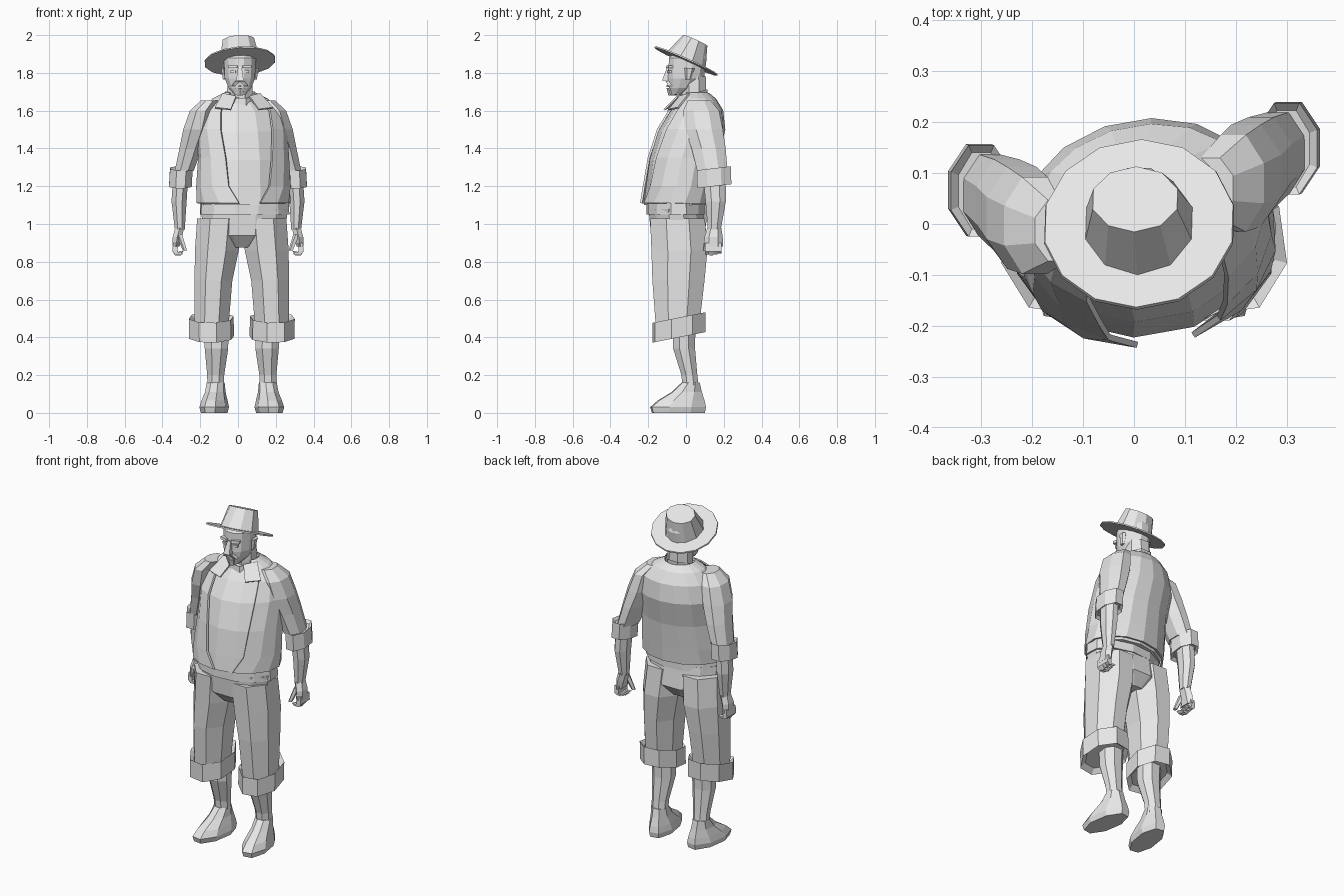
import bpy
import bmesh
import math

cube = bpy.data.objects.get("Cube")
if cube:
    bpy.data.objects.remove(cube, do_unlink=True)

grey = bpy.data.materials.new("light_grey")
grey.use_nodes = True
grey.diffuse_color = (.8, .8, .8, 1)
grey.node_tree.nodes["Principled BSDF"].inputs["Base Color"].default_value = grey.diffuse_color


def finish(name, bm):
    """Turn a bmesh into a flat shaded object with the single material."""
    bmesh.ops.recalc_face_normals(bm, faces=bm.faces)
    mesh = bpy.data.meshes.new(name)
    bm.to_mesh(mesh)
    bm.free()
    mesh.materials.append(grey)
    obj = bpy.data.objects.new(name, mesh)
    bpy.context.scene.collection.objects.link(obj)
    return obj


def thicken(obj, amount):
    solid = obj.modifiers.new("thickness", "SOLIDIFY")
    solid.thickness = amount
    solid.offset = 0


def loft(name, rings, sides=8, yaw=0, slope=0, side=1, middle=0, back=0, opening=None):
    """Skin rings of (x, y, z, half width, half depth).

    side mirrors the rings about the middle, back shifts them in depth, and
    opening gives the half angles left open at the front of the first and last ring.
    """
    bm = bmesh.new()
    turn = math.radians(yaw * side)
    grow = 1 / math.cos(math.pi / sides)
    rows = []
    for index, (cx, cy, cz, rx, ry) in enumerate(rings):
        if opening:
            first, last = opening
            gap = first + (last - first) * math.sqrt(index / (len(rings) - 1))
            angles = [math.radians(gap - 90 + (360 - 2 * gap) * i / sides) for i in range(sides + 1)]
        else:
            angles = [math.tau * (i + .5) / sides for i in range(sides)]
        row = []
        for angle in angles:
            x, y = math.cos(angle) * rx * grow, math.sin(angle) * ry * grow
            px = x * math.cos(turn) - y * math.sin(turn)
            py = x * math.sin(turn) + y * math.cos(turn)
            row.append(bm.verts.new((middle + side * cx + px, back + cy + py, cz + slope * py)))
        rows.append(row)
    for low, high in zip(rows, rows[1:]):
        for i in range(sides):
            j = (i + 1) % len(low)
            bm.faces.new((low[i], low[j], high[j], high[i]))
    if not opening:
        bm.faces.new(rows[0])
        bm.faces.new(rows[-1])
    return finish(name, bm)


def taper(name, bottom, top, bottom_size, top_size, **options):
    """Loft straight between two centres."""
    return loft(name, [(*bottom, *bottom_size), (*top, *top_size)], **options)


def rolled_cuff(name, bottom, top, size, lip, **options):
    """A turned-up band whose lips fold inwards at both edges."""
    rx, ry = size
    rings = []
    for (x, y, z), inset, lift in ((bottom, lip, lip), (bottom, 0, 0), (top, 0, 0), (top, lip, -lip)):
        rings.append((x, y, z + lift, rx - inset, ry - inset))
    return loft(name, rings, **options)


# Jacket, open at the front, over a closed shirt
torso = [
    (.03, -.05, 1.11, .24, .18),
    (.03, -.04, 1.2, .24, .18),
    (.03, -.02, 1.35, .23, .18),
    (.02, .02, 1.5, .23, .175),
    (.02, .045, 1.6, .2, .14),
    (.01, .05, 1.66, .14, .1),
    (.01, .045, 1.69, .08, .07),
]
jacket = loft("jacket", torso, sides=13, yaw=10, opening=(13, 45))
thicken(jacket, .012)
inner = [(x, y, z - .01, rx - .015, ry - .015) for x, y, z, rx, ry in torso]
loft("shirt", inner, sides=12, yaw=10)
taper("shirt_hem", (.035, -.055, 1.05), (.035, -.055, 1.13), (.235, .15), (.23, .15), sides=12, yaw=4)

# Neck and shirt collar
taper("neck", (.01, .045, 1.62), (.01, .04, 1.78), (.07, .065), (.065, .065))
rolled_cuff("shirt_collar", (.01, .03, 1.63), (.01, .035, 1.69), (.08, .08), .01, slope=.3)

# Head and central features
loft("head", [
    (0, -.05, 1.685, .03, .03),
    (0, -.02, 1.72, .06, .07),
    (0, 0, 1.77, .08, .095),
    (0, .01, 1.88, .085, .1),
    (0, .025, 1.92, .06, .07),
], sides=12, middle=.01)
taper("nose", (.01, -.1, 1.76), (.01, -.09, 1.83), (.02, .027), (.01, .01), sides=4)
taper("goatee", (.01, -.07, 1.68), (.01, -.08, 1.72), (.015, .02), (.025, .02), sides=6)
taper("lower_lip", (.01, -.085, 1.725), (.01, -.085, 1.735), (.02, .015), (.02, .015), sides=6)

# Hat tipped back on the head
crown = taper("hat_crown", (0, 0, 0), (0, 0, .12), (.105, .107), (.083, .067), sides=10)
brim = taper("hat_brim", (0, 0, -.004), (0, 0, .004), (.186, .178), (.184, .176), sides=14)
for part in (crown, brim):
    part.location = (.01, 0, 1.863)
    part.rotation_euler = (math.radians(-24), math.radians(-4), 0)

# Hips
loft("trouser_hips", [
    (.02, -.035, .875, .09, .09),
    (.03, -.04, .94, .215, .145),
    (.035, -.055, 1.08, .23, .143),
], sides=12)

for label, side in (("left", 1), ("right", -1)):
    face = {"side": side, "middle": .01}
    # The right arm hangs further forward
    arm = {"side": side, "back": 0 if side > 0 else -.083}
    leg = {"side": side, "middle": .02}

    # Folded lapel beside the collar
    bm = bmesh.new()
    corners = ((.035, -.085, 1.675), (.1, -.045, 1.69), (.155, -.115, 1.615), (.075, -.15, 1.605))
    bm.faces.new([bm.verts.new((side * x, y, z)) for x, y, z in corners])
    lapel = finish(label + "_lapel", bm)
    thicken(lapel, .009)
    lapel.location = (.01, .045, 0)
    lapel.rotation_euler.z = math.radians(10)

    # Paired facial features
    taper(label + "_moustache", (.035, -.08, 1.73), (.01, -.094, 1.757),
          (.01, .014), (.014, .014), sides=4, **face)
    taper(label + "_eyebrow", (.036, -.086, 1.825), (.036, -.086, 1.84),
          (.024, .014), (.024, .012), sides=4, yaw=14, **face)
    taper(label + "_eye", (.034, -.086, 1.8), (.034, -.086, 1.813),
          (.014, .008), (.014, .008), sides=4, yaw=14, **face)
    taper(label + "_ear", (.08, .012, 1.765), (.087, .02, 1.825),
          (.01, .012), (.012, .024), sides=6, **face)

    # Sleeve, rolled cuff and forearm
    loft(label + "_sleeve", [
        (.15, .07, 1.655, .045, .06),
        (.195, .08, 1.6, .06, .095),
        (.22, .095, 1.5, .07, .1),
        (.25, .12, 1.4, .06, .09),
        (.285, .14, 1.28, .05, .08),
    ], **arm)
    rolled_cuff(label + "_sleeve_cuff", (.305, .15, 1.2), (.3, .148, 1.295), (.06, .09), .015,
                slope=.12, **arm)
    loft(label + "_forearm", [
        (.303, .15, 1.26, .04, .06),
        (.312, .157, 1.12, .04, .054),
        (.308, .15, .97, .026, .034),
    ], **arm)

    # Hand with curled fingers and a thumb
    loft(label + "_palm", [
        (.308, .15, .98, .024, .032),
        (.322, .146, .93, .024, .042),
        (.328, .145, .88, .018, .044),
    ], sides=6, **arm)
    for number, finger in enumerate(("index", "middle", "ring", "little")):
        y = .112 + number * .022
        tip = .832 + abs(number - 1) * .006
        loft(label + "_" + finger + "_finger", [
            (.33, y, .9, .014, .011),
            (.334, y, .855, .013, .011),
            (.318, y, tip, .014, .01),
            (.298, y, tip + .012, .01, .01),
        ], sides=4, **arm)
    taper(label + "_thumb", (.28, .1, .86), (.31, .12, .945), (.01, .01), (.014, .016), sides=5, **arm)

    # Trouser leg and turned-up cuff
    loft(label + "_trouser_leg", [
        (.118, -.045, 1.03, .118, .145),
        (.132, -.035, .86, .116, .148),
        (.15, -.04, .7, .1, .138),
        (.16, -.045, .46, .09, .115),
    ], **leg)
    rolled_cuff(label + "_trouser_cuff", (.16, -.037, .4), (.162, -.037, .505), (.112, .135), .024,
                yaw=8, slope=.2, **leg)

    # Bare shin running into the foot
    loft(label + "_shin", [
        (.136, -.01, .46, .066, .06),
        (.134, -.01, .34, .062, .058),
        (.138, .018, .2, .045, .042),
        (.138, .028, .1, .044, .044),
    ], **leg)
    loft(label + "_foot", [
        (.146, -.04, 0, .062, .138),
        (.146, -.042, .03, .07, .145),
        (.144, -.026, .065, .062, .122),
        (.14, .004, .11, .05, .078),
        (.138, .024, .16, .045, .046),
    ], yaw=9, **leg)
